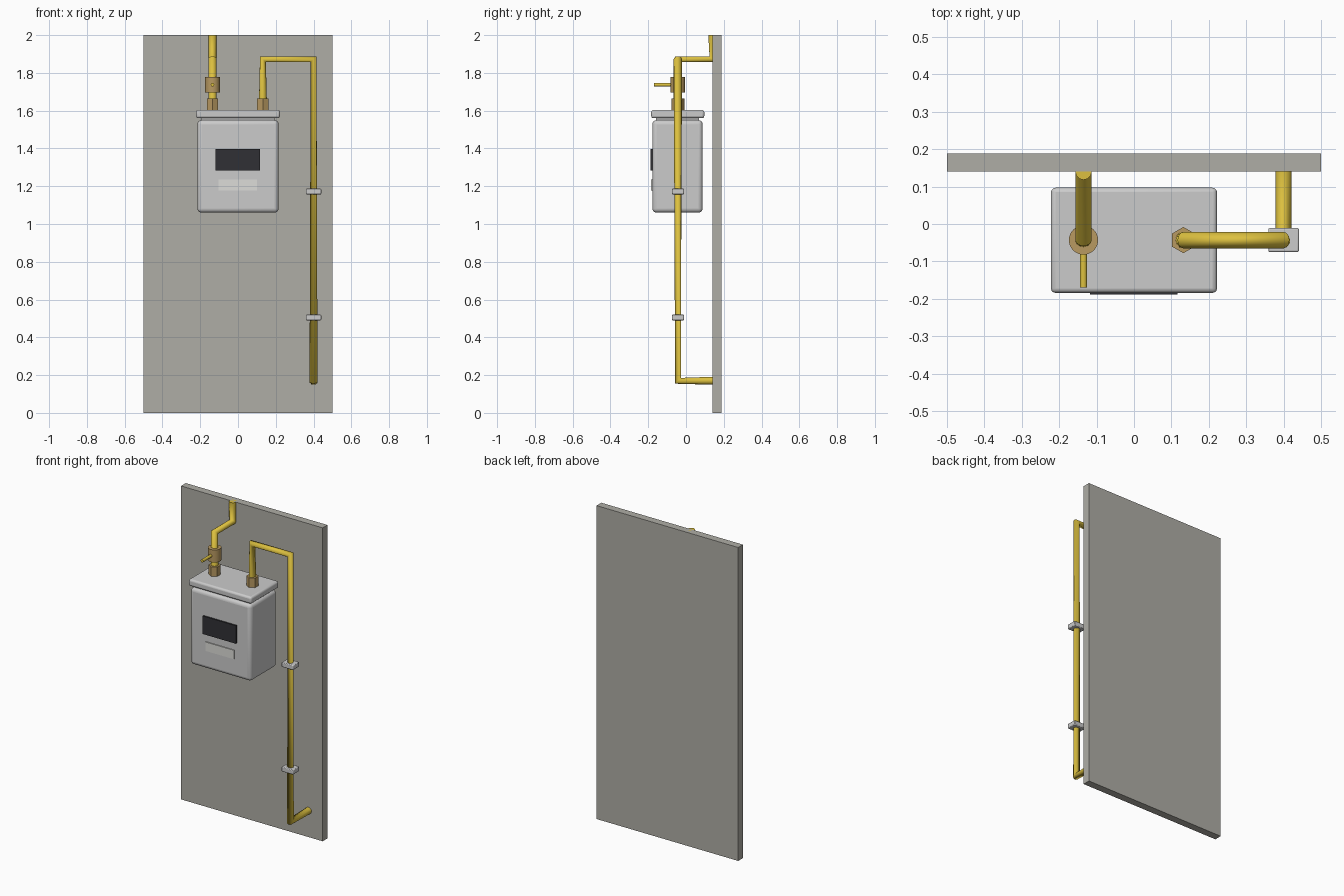
import bpy, math

if "Cube" in bpy.data.objects:
    bpy.data.objects.remove(bpy.data.objects["Cube"])

PIPE_Y = -0.043
IN_X, OUT_X, DROP_X = -0.135, 0.132, 0.4


def material(name, rgb):
    m = bpy.data.materials.new(name)
    m.diffuse_color = (*rgb, 1)
    m.use_nodes = True
    m.node_tree.nodes["Principled BSDF"].inputs["Base Color"].default_value = m.diffuse_color
    return m


YELLOW = material("yellow_paint", (0.72, 0.53, 0.05))
BRASS = material("brass", (0.48, 0.32, 0.12))
DARK = material("dark_glass", (0.03, 0.03, 0.035))
PALE = material("pale_label", (0.72, 0.72, 0.69))
WALL = material("wall_plaster", (0.43, 0.42, 0.38))


def box(name, x, y, z, bevel=0, segments=3, mat=None):
    """Box from (min, max) ranges on each axis."""
    bpy.ops.mesh.primitive_cube_add(
        size=1, location=[(a + b) / 2 for a, b in (x, y, z)])
    o = bpy.context.object
    o.name = name
    o.scale = [b - a for a, b in (x, y, z)]
    bpy.ops.object.transform_apply(location=False, rotation=False, scale=True)
    if bevel:
        mod = o.modifiers.new("bevel", 'BEVEL')
        mod.width, mod.segments = bevel, segments
        bpy.ops.object.shade_smooth_by_angle(angle=math.radians(35))
    if mat:
        o.data.materials.append(mat)
    return o


def cylinder(name, r, depth, loc, sides=32, rot=(0, 0, 0), mat=None):
    bpy.ops.mesh.primitive_cylinder_add(
        vertices=sides, radius=r, depth=depth, location=loc, rotation=rot)
    o = bpy.context.object
    o.name = name
    if sides > 8:
        bpy.ops.object.shade_smooth_by_angle(angle=math.radians(35))
    if mat:
        o.data.materials.append(mat)
    return o


def pipe(name, points, r=0.022):
    c = bpy.data.curves.new(name, 'CURVE')
    c.dimensions = '3D'
    c.bevel_depth, c.bevel_resolution = r, 4
    c.use_fill_caps = True
    s = c.splines.new('POLY')
    s.points.add(len(points) - 1)
    for p, co in zip(s.points, points):
        p.co = (*co, 1)
    c.materials.append(YELLOW)
    o = bpy.data.objects.new(name, c)
    bpy.context.collection.objects.link(o)
    return o


# Wall panel
box("wall_panel", (-0.5, 0.5), (0.14, 0.188), (0, 2), mat=WALL)

# Meter housing: body, recessed neck and lid
box("meter_body", (-0.215, 0.215), (-0.178, 0.088), (1.06, 1.55), 0.022, 4)
box("meter_neck", (-0.195, 0.195), (-0.158, 0.068), (1.53, 1.57))
box("meter_lid", (-0.222, 0.222), (-0.184, 0.097), (1.56, 1.604), 0.012)

# Display and label on the front
box("display_window", (-0.118, 0.116), (-0.188, -0.17), (1.283, 1.398), mat=DARK)
box("rating_label", (-0.102, 0.1), (-0.184, -0.17), (1.178, 1.235), mat=PALE)

# Inlet and outlet pipes
pipe("inlet_pipe", [(IN_X, PIPE_Y, 1.6), (IN_X, PIPE_Y, 1.872),
                    (IN_X, 0.14, 1.872), (IN_X, 0.14, 2)])
pipe("outlet_pipe", [(OUT_X, PIPE_Y, 1.6), (OUT_X, PIPE_Y, 1.872),
                     (DROP_X, PIPE_Y, 1.872), (DROP_X, PIPE_Y, 0.17),
                     (DROP_X, 0.16, 0.17)])

# Hexagonal unions on the lid
for name, x in (("inlet_union", IN_X), ("outlet_union", OUT_X)):
    cylinder(name, 0.035, 0.065, (x, PIPE_Y, 1.632), sides=6, mat=BRASS)

# Shut-off valve with lever
cylinder("valve_body", 0.039, 0.08, (IN_X, PIPE_Y, 1.737), mat=BRASS)
cylinder("valve_lever", 0.0095, 0.12, (IN_X, -0.11, 1.737), sides=16,
         rot=(math.pi / 2, 0, 0), mat=YELLOW)

# Pipe clamps
for i, z in enumerate((0.505, 1.172)):
    box(f"pipe_clamp_{i + 1}", (DROP_X - 0.041, DROP_X + 0.041),
        (PIPE_Y - 0.032, PIPE_Y + 0.032), (z - 0.015, z + 0.015), 0.004, 2)
